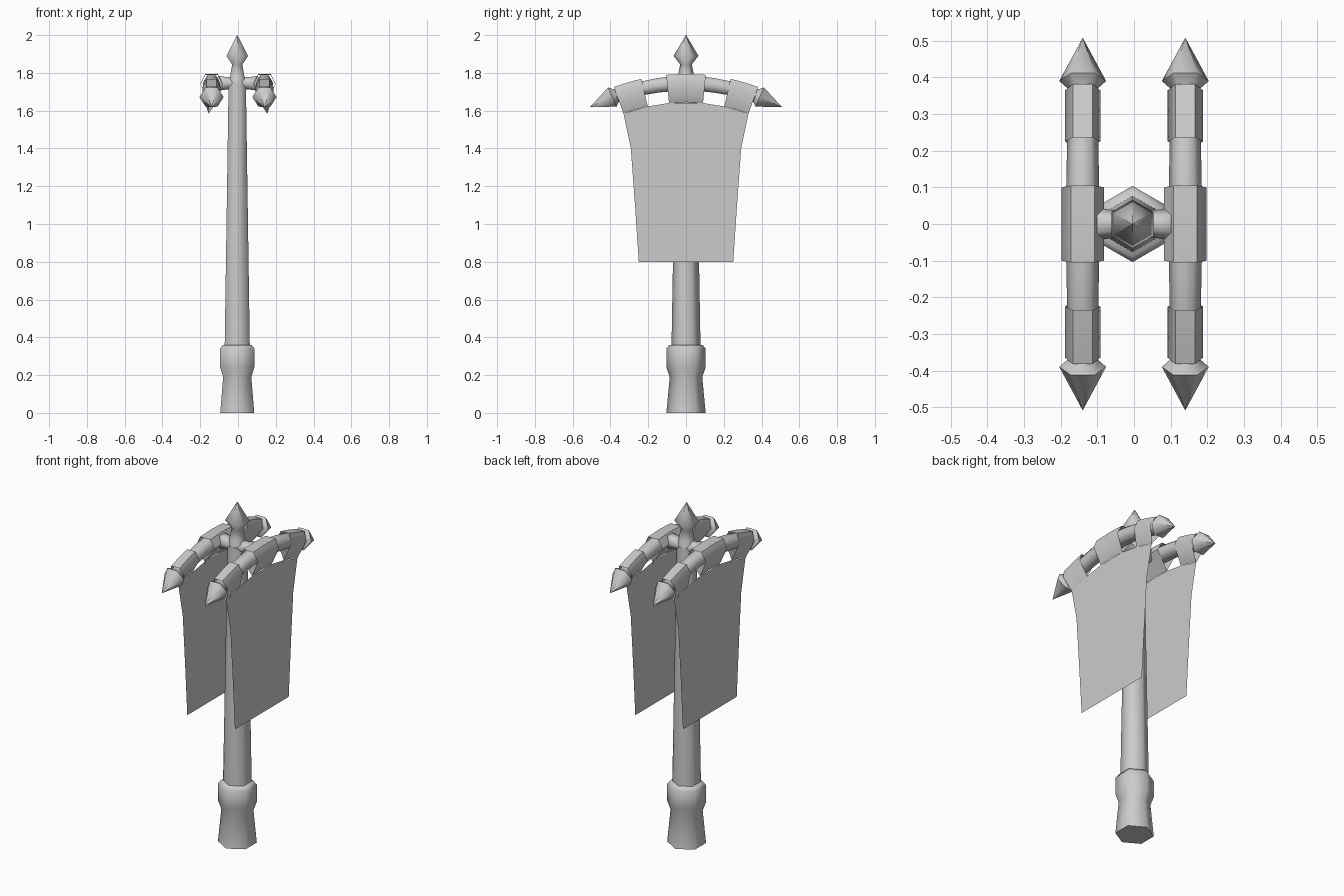
import bpy, bmesh, math
from mathutils import Matrix, Vector

cube = bpy.data.objects.get("Cube")
if cube:
    bpy.data.objects.remove(cube, do_unlink=True)

grey = bpy.data.materials.new("plain_grey")
grey.use_nodes = True
grey.diffuse_color = (0.6, 0.6, 0.6, 1)
grey.node_tree.nodes["Principled BSDF"].inputs["Base Color"].default_value = (0.6, 0.6, 0.6, 1)

ARM_X, ARM_Z, BEND = 0.14, 1.745, 0.5


def finish(name, bm, angle=62):
    bmesh.ops.remove_doubles(bm, verts=bm.verts[:], dist=1e-5)
    bmesh.ops.recalc_face_normals(bm, faces=bm.faces[:])
    mesh = bpy.data.meshes.new(name)
    bm.to_mesh(mesh)
    bm.free()
    mesh.materials.append(grey)
    obj = bpy.data.objects.new(name, mesh)
    bpy.context.collection.objects.link(obj)
    bpy.ops.object.select_all(action='DESELECT')
    obj.select_set(True)
    bpy.context.view_layer.objects.active = obj
    bpy.ops.object.shade_smooth_by_angle(angle=math.radians(angle))
    return obj


def loft(name, rings, caps=True):
    """Skin a list of equal-sized point rings."""
    bm = bmesh.new()
    loops = [[bm.verts.new(p) for p in ring] for ring in rings]
    n = len(loops[0])
    for a, b in zip(loops, loops[1:]):
        for i in range(n):
            j = (i + 1) % n
            bm.faces.new((a[i], a[j], b[j], b[i]))
    if caps:
        bm.faces.new(loops[0])
        bm.faces.new(loops[-1])
    return finish(name, bm)


def hexagon(r, phase=0.0):
    return [(r * math.cos(phase + i * math.pi / 3), r * math.sin(phase + i * math.pi / 3))
            for i in range(6)]


def turned(name, profile, matrix, phase=math.pi / 2):
    """Six-sided turned part from (radius, height) pairs."""
    return loft(name, [[matrix @ Vector((x, y, h)) for x, y in hexagon(max(r, 0.001), phase)]
                       for r, h in profile])


def on_arm(section, y, side):
    """Place a cross-section square to the curved arm at y."""
    slope = math.atan(-2 * BEND * y)
    return [(side * (ARM_X + u), y - v * math.sin(slope),
             ARM_Z - BEND * y * y + v * math.cos(slope)) for u, v in section]


def steps(a, b, n):
    return [a + (b - a) * i / n for i in range(n + 1)]


# Pole, foot and top spike
centre = Matrix.Translation((-0.004, 0, 0))
turned("pole_foot", [(0.104, 0), (0.086, 0.19), (0.104, 0.24), (0.104, 0.34), (0.088, 0.36)], centre)
turned("pole", [(0.077, 0.34), (0.054, 1.68), (0.052, 1.75)], centre)
turned("top_spike", [(0.05, 1.75), (0.042, 1.79), (0.031, 1.845), (0.066, 1.89), (0, 2.0)], centre)

# Crossbar joining the two arms
turned("crossbar", [(0.03, -0.115), (0.045, -0.1), (0.038, -0.06), (0.038, 0.06), (0.045, 0.1), (0.03, 0.115)],
       Matrix.Translation((0, 0, ARM_Z)) @ Matrix.Rotation(math.pi / 2, 4, 'Y'))


def cloth_loop(half_width):
    # Flat-topped sleeve that narrows down to the hanging sheet
    return [(-half_width, 0), (-half_width * 0.56, 0.05), (half_width * 0.56, 0.05),
            (half_width, 0), (0.015, -0.1)]


for side, label in ((1, "left"), (-1, "right")):
    # Curved arm
    loft(label + "_arm", [on_arm(hexagon(0.047 - 0.02 * abs(y)), y, side) for y in steps(-0.375, 0.375, 10)])

    # Pointed arm ends
    for end, tag in ((-1, "front"), (1, "back")):
        tilt = Matrix.Rotation(-end * math.radians(114), 4, 'X')
        place = Matrix.Translation((side * ARM_X, end * 0.39, 1.672)) @ tilt
        turned(f"{label}_{tag}_spike", [(0.036, -0.035), (0.041, -0.022), (0.064, 0), (0, 0.128)], place, 0)

    # Cloth loops over the arm
    loft(label + "_middle_loop", [on_arm(cloth_loop(0.058), y, side) for y in steps(-0.1, 0.1, 2)], False)
    for end, tag in ((-1, "front"), (1, "back")):
        loft(f"{label}_{tag}_loop", [on_arm(cloth_loop(0.048), end * y, side)
                                     for y in steps(0.225, 0.365, 2)], False)

    # Hanging banner sheet, its top edge meeting the loop bottoms
    half = [(0.25, 0.8), (0.27, 1.1), (0.292, 1.4)]
    half += [on_arm([(0, -0.1)], y, 1)[0][1:] for y in (0.365, 0.225, 0.1)]
    outline = half + [(-y, z) for y, z in reversed(half)]
    bm = bmesh.new()
    bm.faces.new([bm.verts.new((side * (ARM_X + 0.015), y, z)) for y, z in outline])
    finish(label + "_banner", bm)
